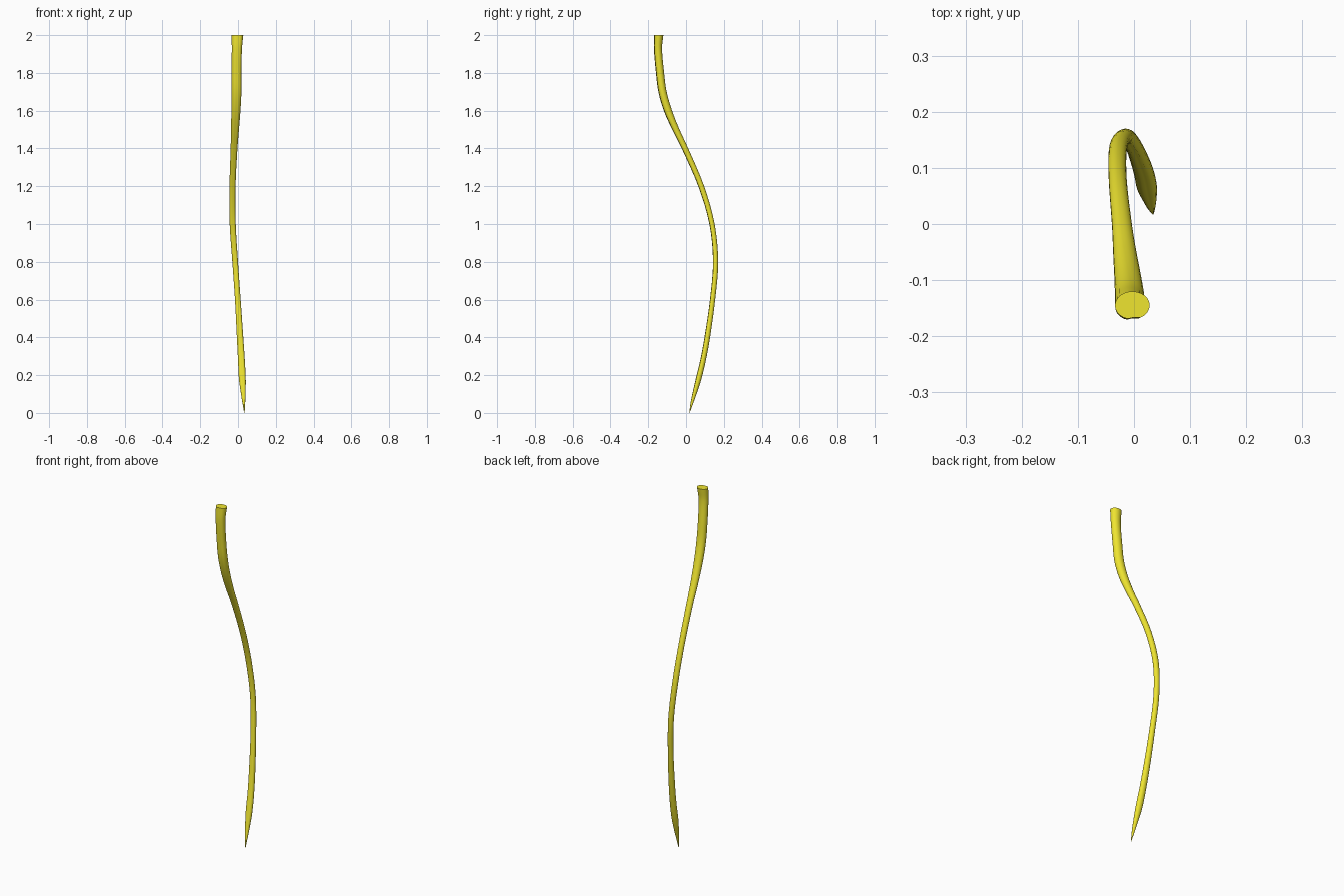
import bpy, bmesh, math
from mathutils import Vector

if "Cube" in bpy.data.objects:
    bpy.data.objects.remove(bpy.data.objects["Cube"])

# Stations along the stem: z, centre x, centre y, half width, half depth
STATIONS = [
    (0.00, 0.034, 0.018, 0.001, 0.001),
    (0.05, 0.031, 0.030, 0.007, 0.007),
    (0.10, 0.028, 0.044, 0.012, 0.011),
    (0.18, 0.023, 0.066, 0.018, 0.015),
    (0.28, 0.018, 0.090, 0.018, 0.015),
    (0.40, 0.011, 0.112, 0.017, 0.015),
    (0.60, -0.001, 0.140, 0.015, 0.014),
    (0.80, -0.015, 0.156, 0.015, 0.014),
    (1.00, -0.028, 0.137, 0.016, 0.014),
    (1.20, -0.029, 0.080, 0.016, 0.015),
    (1.40, -0.021, -0.006, 0.018, 0.016),
    (1.50, -0.016, -0.054, 0.021, 0.018),
    (1.60, -0.011, -0.096, 0.024, 0.021),
    (1.70, -0.008, -0.125, 0.026, 0.022),
    (1.80, -0.008, -0.138, 0.026, 0.022),
    (1.93, -0.006, -0.149, 0.027, 0.022),
    (2.00, -0.003, -0.145, 0.031, 0.025),
]
SIDES, STEPS = 24, 4


def spline(rows, steps):
    """Smooth cubic interpolation with slopes matched to uneven spacing in z."""
    n = len(rows)
    slopes = []
    for i in range(n):
        a, b = rows[max(i - 1, 0)], rows[min(i + 1, n - 1)]
        slopes.append([(q - p) / (b[0] - a[0]) for p, q in zip(a, b)])
    out = []
    for i in range(n - 1):
        h = rows[i + 1][0] - rows[i][0]
        for s in range(steps):
            t = s / steps
            w = (2*t**3 - 3*t**2 + 1, (t**3 - 2*t**2 + t) * h,
                 3*t**2 - 2*t**3, (t**3 - t**2) * h)
            out.append([w[0]*p + w[1]*m + w[2]*q + w[3]*k for p, m, q, k in
                        zip(rows[i], slopes[i], rows[i + 1], slopes[i + 1])])
    out.append(list(rows[-1]))
    return out


path = spline(STATIONS, STEPS)
bm = bmesh.new()
rings = []
for i, (z, x, y, hw, hd) in enumerate(path):
    a, b = path[max(i - 1, 0)], path[min(i + 1, len(path) - 1)]
    tangent = Vector((b[1] - a[1], b[2] - a[2], b[0] - a[0])).normalized()
    if i in (0, len(path) - 1):          # level ends
        tangent = Vector((0, 0, 1))
    back = tangent.cross(Vector((1, 0, 0))).normalized()
    side = back.cross(tangent)
    ring = []
    for k in range(SIDES):
        ang = 2 * math.pi * k / SIDES
        # shallow lengthwise groove along the front
        off = (ang - 1.54 * math.pi) / 0.24
        r = 1 - 0.16 * math.exp(-off * off)
        p = Vector((x, y, z)) + side * (hw * r * math.cos(ang)) + back * (hd * r * math.sin(ang))
        ring.append(bm.verts.new(p))
    rings.append(ring)

# Skin and end caps
for lo, hi in zip(rings, rings[1:]):
    for k in range(SIDES):
        j = (k + 1) % SIDES
        bm.faces.new((lo[k], lo[j], hi[j], hi[k]))
bm.faces.new(rings[0][::-1])
bm.faces.new(rings[-1])
bmesh.ops.recalc_face_normals(bm, faces=bm.faces)

mesh = bpy.data.meshes.new("curved_stem")
bm.to_mesh(mesh)
bm.free()
stem = bpy.data.objects.new("curved_stem", mesh)
bpy.context.collection.objects.link(stem)

# Yellow surface
mat = bpy.data.materials.new("yellow")
mat.diffuse_color = (0.86, 0.78, 0.03, 1)
mat.use_nodes = True
mat.node_tree.nodes["Principled BSDF"].inputs["Base Color"].default_value = mat.diffuse_color
mesh.materials.append(mat)

bpy.context.view_layer.objects.active = stem
stem.select_set(True)
bpy.ops.object.shade_smooth_by_angle(angle=math.radians(40))
